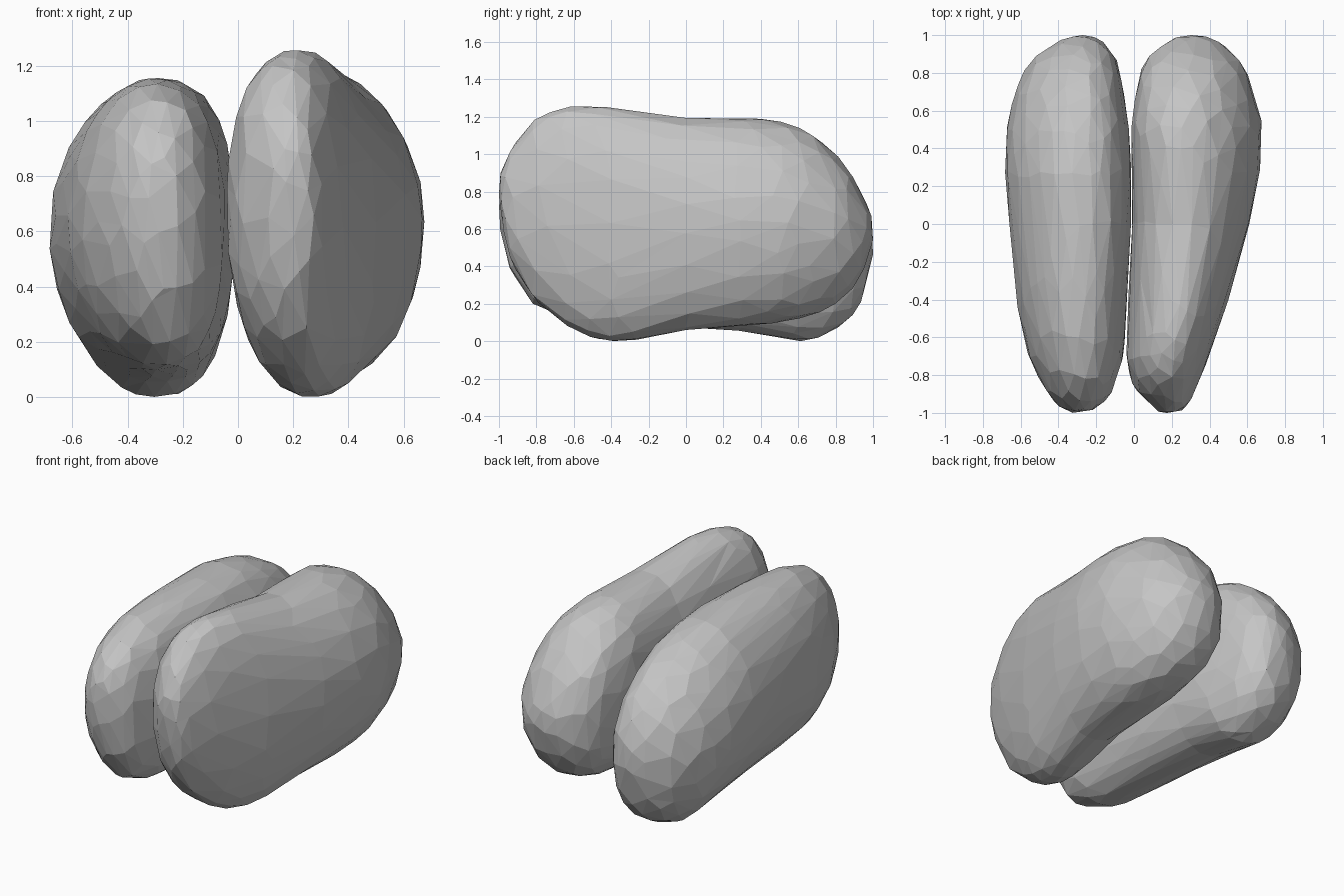
import bpy, bmesh, math

if "Cube" in bpy.data.objects:
    bpy.data.objects.remove(bpy.data.objects["Cube"])

stone = bpy.data.materials.new("grey")
stone.diffuse_color = (0.56, 0.56, 0.56, 1)
stone.use_nodes = True
stone.node_tree.nodes["Principled BSDF"].inputs["Base Color"].default_value = stone.diffuse_color


def sample(table, y):
    """Interpolate the (low, high) limits of a profile at depth y."""
    y = max(table[0][0], min(table[-1][0], y))
    for a, b in zip(table, table[1:]):
        if y <= b[0]:
            t = (y - a[0]) / (b[0] - a[0])
            return a[1] + t * (b[1] - a[1]), a[2] + t * (b[2] - a[2])


def lobe(name, widths, heights, leans, inner):
    """Faceted pebble: a sphere stretched between plan and side profiles."""
    bm = bmesh.new()
    bmesh.ops.create_icosphere(bm, subdivisions=4, radius=1)
    for v in bm.verts:
        sx, sz, sy = v.co.x, -v.co.y, v.co.z      # sphere poles lie along y
        r = math.hypot(sx, sz)
        x0, x1 = sample(widths, sy)
        z0, z1 = sample(heights, sy)
        cx, cz = (x0 + x1) / 2, (z0 + z1) / 2
        if r < 1e-4:
            v.co = (cx, sy, cz)
            continue
        c, s = sx / r, sz / r
        # the side facing the other lobe is pressed fuller than the outer side
        n = 2.4 if c * inner > 0 else 2.0
        k = (abs(c) ** n + abs(s) ** n) ** (-1 / n)
        # keel and ridge lean sideways
        keel, ridge = sample(leans, sy)
        lean = (ridge if s > 0 else keel) * s * s * min(1, r * 1.5)
        v.co = (cx + c * k * (x1 - x0) / 2 + lean, sy, cz + s * k * (z1 - z0) / 2)
    bmesh.ops.recalc_face_normals(bm, faces=bm.faces)
    me = bpy.data.meshes.new(name)
    bm.to_mesh(me)
    bm.free()
    me.materials.append(stone)
    ob = bpy.data.objects.new(name, me)
    bpy.context.collection.objects.link(ob)
    # coarse irregular facets
    dec = ob.modifiers.new("facets", 'DECIMATE')
    dec.ratio = 0.36
    return ob


# right lobe: narrow tall front, wide back
lobe("right_lobe",
     [(-1, .14, .22), (-.97, .10, .28), (-.87, 0, .33), (-.72, -.042, .39),
      (-.4, -.03, .50), (0, -.01, .61), (.3, -.015, .67), (.55, -.015, .675),
      (.8, .03, .60), (.88, .07, .55), (.96, .16, .46), (1, .25, .36)],
     [(-1, .76, .88), (-.98, .62, .93), (-.94, .44, 1.02), (-.83, .24, 1.17),
      (-.75, .17, 1.22), (-.6, .06, 1.26), (-.48, .01, 1.255), (-.33, -.005, 1.24),
      (0, .06, 1.195), (.4, .09, 1.19), (.55, .11, 1.165), (.68, .14, 1.11),
      (.8, .20, 1.0), (.88, .27, .90), (.95, .38, .77), (1, .54, .65)],
     [(-1, .03, .02), (-.5, .045, .02), (0, .045, -.02), (.5, .03, -.06), (1, 0, -.02)],
     -1)

# left lobe: evener outline, low back
lobe("left_lobe",
     [(-1, -.33, -.26), (-.97, -.39, -.19), (-.9, -.46, -.12), (-.7, -.56, -.055),
      (-.45, -.615, -.04), (0, -.66, -.015), (.3, -.685, -.015), (.5, -.675, -.025),
      (.68, -.64, -.05), (.87, -.55, -.09), (.97, -.40, -.17), (1, -.32, -.24)],
     [(-1, .64, .80), (-.98, .54, .87), (-.94, .38, .95), (-.82, .20, 1.07),
      (-.6, .11, 1.135), (-.3, .09, 1.155), (0, .075, 1.155), (.3, .055, 1.14),
      (.5, .02, 1.09), (.65, -.005, 1.03), (.77, .05, .95), (.87, .11, .85),
      (.95, .24, .73), (1, .45, .57)],
     [(-1, .02, .0), (-.5, .03, .02), (0, .045, .04), (.5, .05, .04), (1, .02, .02)],
     1)
